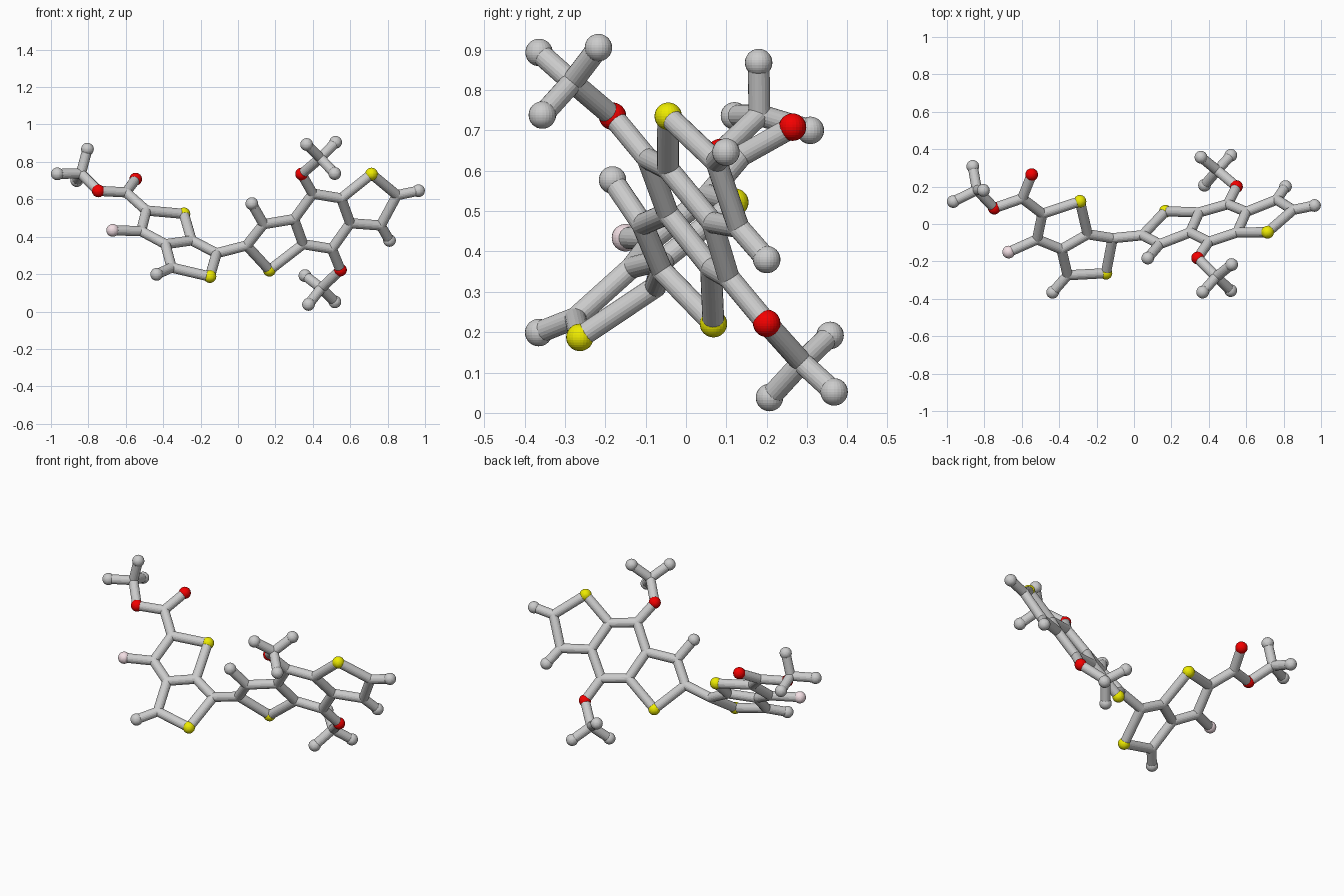
import bpy, bmesh
from mathutils import Vector, Matrix

if "Cube" in bpy.data.objects:
    bpy.data.objects.remove(bpy.data.objects["Cube"])

BOND_R, BALL_R = 0.027, 0.034
COLOURS = {"yellow": (0.85, 0.83, 0.0, 1), "red": (0.9, 0.0, 0.0, 1), "pink": (0.9, 0.74, 0.78, 1)}
MATS = {}
for cname, rgba in COLOURS.items():
    MATS[cname] = bpy.data.materials.new(cname)
    MATS[cname].diffuse_color = rgba

P = {}  # named joint positions


def finish(bm, name, mat=None):
    me = bpy.data.meshes.new(name)
    bm.to_mesh(me)
    bm.free()
    ob = bpy.data.objects.new(name, me)
    bpy.context.collection.objects.link(ob)
    if mat:
        me.materials.append(MATS[mat])
    return ob


def ball(bm, p, r):
    bmesh.ops.create_uvsphere(bm, u_segments=24, v_segments=16, radius=r, matrix=Matrix.Translation(p))


def rod(bm, a, b):
    d = b - a
    m = Matrix.Translation((a + b) / 2) @ d.to_track_quat('Z', 'Y').to_matrix().to_4x4()
    bmesh.ops.create_cone(bm, cap_ends=True, segments=20, radius1=BOND_R, radius2=BOND_R,
                          depth=d.length, matrix=m)


def part(name, joints, paths, tips=""):
    """Grey framework: rods along each path, small joints, larger balls at the tips."""
    P.update({k: Vector(v) for k, v in joints.items()})
    bm = bmesh.new()
    for path in paths:
        keys = path.split()
        for a, b in zip(keys, keys[1:]):
            rod(bm, P[a], P[b])
    for k in joints:
        ball(bm, P[k], BALL_R if k in tips.split() else BOND_R)
    finish(bm, name)


# central six-sided ring
part("centre_ring", {
    "r1": (0.40, -0.095, 0.63), "r2": (0.30, -0.045, 0.494), "r3": (0.348, 0.062, 0.36),
    "r4": (0.502, 0.106, 0.335), "r5": (0.60, 0.065, 0.472), "r6": (0.552, -0.045, 0.605)},
    ["r1 r2 r3 r4 r5 r6 r1"])

# five-sided rings either side of it
part("inner_five_ring", {
    "a1": (0.137, -0.108, 0.467), "a2": (0.046, -0.06, 0.353), "a3": (0.168, 0.068, 0.221),
    "a4": (0.074, -0.182, 0.577)}, ["r2 a1 a2 a3 r3", "a1 a4"], "a4")
part("outer_five_ring", {
    "b1": (0.763, 0.13, 0.46), "b2": (0.85, 0.075, 0.622), "b3": (0.714, -0.044, 0.735),
    "b4": (0.81, 0.20, 0.38), "b5": (0.965, 0.099, 0.646)},
    ["r5 b1 b2 b3 r6", "b1 b4", "b2 b5"], "b4 b5")

# three-pronged side branches
part("upper_branch", {
    "c0": (0.34, -0.182, 0.735), "c1": (0.44, -0.282, 0.82), "c2": (0.367, -0.364, 0.893),
    "c3": (0.522, -0.217, 0.905), "c4": (0.517, -0.356, 0.738)},
    ["r1 c0 c1 c2", "c3 c1 c4"], "c2 c3 c4")
part("lower_branch", {
    "d0": (0.548, 0.20, 0.222), "d1": (0.445, 0.287, 0.125), "d2": (0.377, 0.207, 0.038),
    "d3": (0.518, 0.367, 0.052), "d4": (0.358, 0.357, 0.192)},
    ["r4 d0 d1 d2", "d3 d1 d4"], "d2 d3 d4")

# fused pair of five-sided rings on the left
part("left_double_ring", {
    "e1": (-0.114, -0.076, 0.312), "e2": (-0.15, -0.263, 0.187), "e3": (-0.355, -0.274, 0.235),
    "e4": (-0.388, -0.135, 0.36), "e5": (-0.248, -0.055, 0.38), "e6": (-0.289, 0.121, 0.522),
    "e7": (-0.49, 0.055, 0.54), "e8": (-0.518, -0.082, 0.43), "e9": (-0.435, -0.365, 0.199),
    "f": (-0.67, -0.15, 0.434)},
    ["a2 e1 e2 e3 e4 e5 e1", "e5 e6 e7 e8 e4", "e3 e9", "e8 f"], "e9")

# left end branch
part("left_branch", {
    "g0": (-0.598, 0.137, 0.637), "g1": (-0.547, 0.264, 0.708), "g2": (-0.747, 0.085, 0.645),
    "g3": (-0.84, 0.182, 0.738), "g4": (-0.805, 0.18, 0.868), "g5": (-0.966, 0.12, 0.736),
    "g6": (-0.862, 0.308, 0.70)},
    ["e7 g0 g1", "g0 g2 g3 g4", "g5 g3 g6"], "g4 g5 g6")

# coloured balls
for colour, keys in {"yellow": "a3 b3 e2 e6", "red": "c0 d0 g1 g2", "pink": "f"}.items():
    for i, k in enumerate(keys.split()):
        bm = bmesh.new()
        ball(bm, P[k], BALL_R)
        finish(bm, f"{colour}_ball_{i + 1}", colour)

for m in bpy.data.materials:
    if m.users and not m.is_grease_pencil:
        m.use_nodes = True
        m.node_tree.nodes["Principled BSDF"].inputs["Base Color"].default_value = m.diffuse_color
